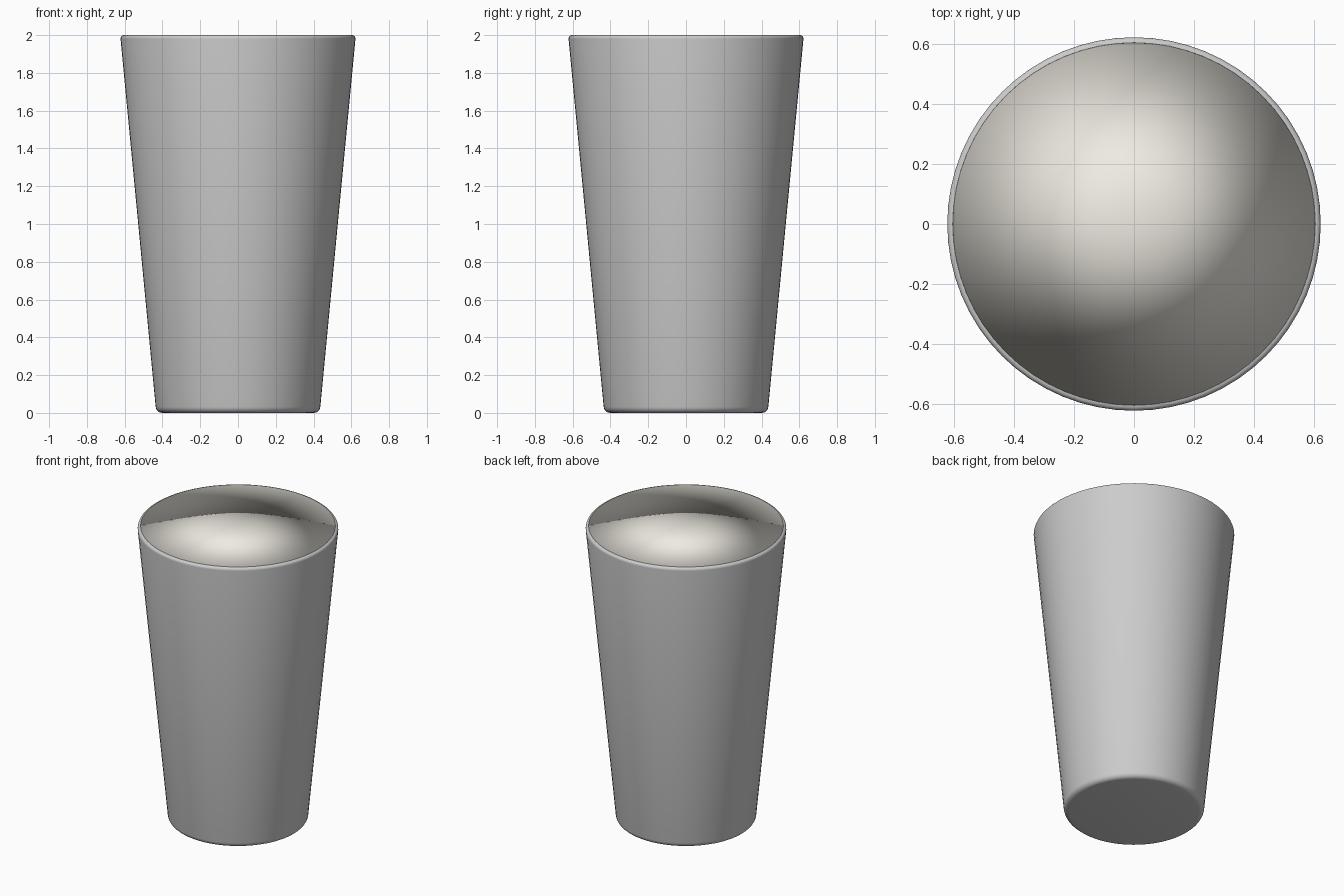
import bpy, bmesh
from math import cos, sin, pi, radians

if "Cube" in bpy.data.objects:
    bpy.data.objects.remove(bpy.data.objects["Cube"])

SIDES = 64


def lathe(name, profile, closed=False, sharp_angle=None):
    """Spin an (r, z) profile around the z axis into one mesh."""
    bm = bmesh.new()
    rings = []
    for r, z in profile:
        if r == 0:
            rings.append([bm.verts.new((0, 0, z))])
        else:
            rings.append([bm.verts.new((r * cos(2 * pi * i / SIDES),
                                        r * sin(2 * pi * i / SIDES), z))
                          for i in range(SIDES)])
    for a, b in zip(rings, rings[1:]):
        for i in range(SIDES):
            j = (i + 1) % SIDES
            quad = [a[i % len(a)], a[j % len(a)], b[j % len(b)], b[i % len(b)]]
            bm.faces.new(list(dict.fromkeys(quad)))
    bmesh.ops.recalc_face_normals(bm, faces=bm.faces)
    mesh = bpy.data.meshes.new(name)
    bm.to_mesh(mesh)
    bm.free()
    obj = bpy.data.objects.new(name, mesh)
    bpy.context.collection.objects.link(obj)
    bpy.context.view_layer.objects.active = obj
    obj.select_set(True)
    if sharp_angle:
        bpy.ops.object.shade_smooth_by_angle(angle=radians(sharp_angle))
    else:
        bpy.ops.object.shade_smooth()
    obj.select_set(False)
    return obj


def arc(cx, cz, r, a0, a1, n=5):
    """Rounded corner points for a profile."""
    angles = [radians(a0 + (a1 - a0) * i / n) for i in range(n + 1)]
    return [(cx + r * cos(a), cz + r * sin(a)) for a in angles]


# Tapered tumbler: rounded foot, straight wall, rounded lip, inner wall and floor
lathe("tumbler",
      [(0, 0)] + arc(0.401, 0.035, 0.035, -90, -5)
      + arc(0.604, 1.982, 0.018, -5, 90)
      + [(0.602, 1.985), (0.42, 0.06), (0, 0.06)], sharp_angle=35)

# Filling flush with the lip, softly shaded over its edge
filling = lathe("filling", [(0, 1.998), (0.604, 1.998), (0, 1.97)])
cream = bpy.data.materials.new("cream")
cream.diffuse_color = (0.86, 0.83, 0.76, 1)
cream.use_nodes = True
cream.node_tree.nodes["Principled BSDF"].inputs["Base Color"].default_value = cream.diffuse_color
filling.data.materials.append(cream)
